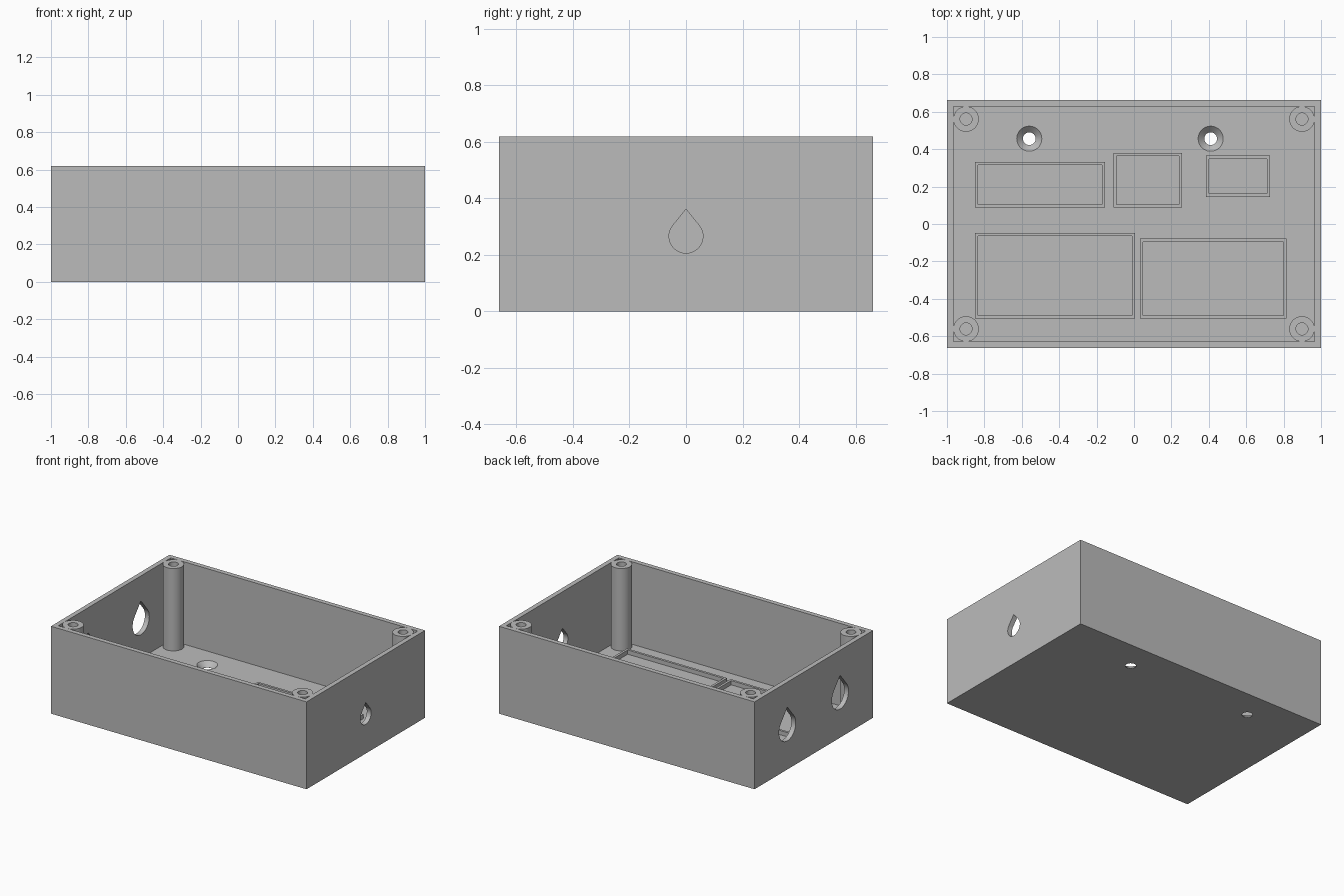
import bpy
import bmesh
import math
from mathutils import Matrix, Vector

if "Cube" in bpy.data.objects:
    bpy.data.objects.remove(bpy.data.objects["Cube"], do_unlink=True)

# Overall sizes
HX, HY, HEIGHT = 1.0, 0.662, 0.618
WALL, FLOOR = 0.034, 0.035

GREY = (0.5, 0.5, 0.5, 1.0)
plastic = bpy.data.materials.new("grey_plastic")
plastic.use_nodes = True
plastic.diffuse_color = GREY
plastic.node_tree.nodes["Principled BSDF"].inputs["Base Color"].default_value = GREY


def finish(name, bm):
    bmesh.ops.recalc_face_normals(bm, faces=bm.faces)
    mesh = bpy.data.meshes.new(name)
    bm.to_mesh(mesh)
    bm.free()
    mesh.materials.append(plastic)
    obj = bpy.data.objects.new(name, mesh)
    bpy.context.collection.objects.link(obj)
    return obj


def smooth(obj):
    bpy.ops.object.select_all(action='DESELECT')
    obj.select_set(True)
    bpy.context.view_layer.objects.active = obj
    bpy.ops.object.shade_smooth_by_angle(angle=math.radians(30))


def box(name, x0, x1, y0, y1, z0, z1):
    bm = bmesh.new()
    mat = Matrix.Translation(((x0 + x1) / 2, (y0 + y1) / 2, (z0 + z1) / 2))
    mat = mat @ Matrix.Diagonal((x1 - x0, y1 - y0, z1 - z0, 1))
    bmesh.ops.create_cube(bm, size=1, matrix=mat)
    return finish(name, bm)


def prism(name, points, push):
    bm = bmesh.new()
    face = bm.faces.new([bm.verts.new(p) for p in points])
    grown = bmesh.ops.extrude_face_region(bm, geom=[face], use_keep_orig=True)
    verts = [v for v in grown["geom"] if isinstance(v, bmesh.types.BMVert)]
    bmesh.ops.translate(bm, verts=verts, vec=push)
    return finish(name, bm)


def lathe(name, profile, x, y, steps=48):
    bm = bmesh.new()
    verts = [bm.verts.new((r, 0, z)) for r, z in profile]
    edges = [bm.edges.new(pair) for pair in zip(verts, verts[1:])]
    bmesh.ops.spin(bm, geom=verts + edges, axis=(0, 0, 1), cent=(0, 0, 0),
                   angle=math.tau, steps=steps)
    bmesh.ops.remove_doubles(bm, verts=bm.verts, dist=0.0001)
    bmesh.ops.translate(bm, verts=bm.verts, vec=(x, y, 0))
    return finish(name, bm)


def cut(target, cutter):
    mod = target.modifiers.new("cut", 'BOOLEAN')
    mod.operation, mod.solver, mod.object = 'DIFFERENCE', 'EXACT', cutter
    graph = bpy.context.evaluated_depsgraph_get()
    mesh = bpy.data.meshes.new_from_object(target.evaluated_get(graph))
    target.modifiers.clear()
    target.data = mesh
    bpy.data.objects.remove(cutter, do_unlink=True)


def teardrop(x, y, z, r, tip):
    # Circle with two tangents meeting at a point above it
    start = math.asin(r / tip)
    sweep = math.tau - 2 * (math.pi / 2 - start)
    points = [Vector((x, y, z + tip))]
    for i in range(41):
        a = start - sweep * i / 40
        points.append(Vector((x, y + r * math.cos(a), z + r * math.sin(a))))
    return prism("cutter", points, (0.2, 0, 0))


# Open-topped enclosure
shell = box("enclosure", -HX, HX, -HY, HY, 0, HEIGHT)
cut(shell, box("cutter", WALL - HX, HX - WALL, WALL - HY, HY - WALL, FLOOR, 1))

# Cable holes: one small on the left wall, two large on the right wall
cut(shell, teardrop(0.9, 0, 0.266, 0.06, 0.095))
for y in (-0.295, 0.295):
    cut(shell, teardrop(-1.1, y, 0.295, 0.093, 0.146))

# Countersunk mounting holes in the floor
for x in (-0.56, 0.41):
    sink = [(0, -0.1), (0.034, -0.1), (0.034, 0.002), (0.067, FLOOR),
            (0.067, 0.1), (0, 0.1)]
    cut(shell, lathe("cutter", sink, x, 0.456))
smooth(shell)

# Screw posts in the corners
for side, sx in (("left", 1), ("right", -1)):
    for end, sy in (("front", -1), ("back", 1)):
        profile = [(0, 0.02), (0.068, 0.02), (0.068, HEIGHT), (0.032, HEIGHT),
                   (0.032, HEIGHT - 0.25), (0, HEIGHT - 0.25)]
        smooth(lathe(f"{end}_{side}_screw_post", profile, sx * 0.898, sy * 0.561))

# Raised locating frames on the floor
RIM, RISE = 0.017, 0.03
frames = {
    "front_right_frame": (-0.85, 0.005, -0.505, -0.048),
    "front_left_frame": (0.032, 0.815, -0.505, -0.078),
    "back_right_frame": (-0.85, -0.155, 0.087, 0.332),
    "back_middle_frame": (-0.11, 0.257, 0.087, 0.38),
    "back_left_frame": (0.385, 0.727, 0.145, 0.365),
}
for name, (x0, x1, y0, y1) in frames.items():
    frame = box(name, x0, x1, y0, y1, FLOOR - 0.01, FLOOR + RISE)
    cut(frame, box("cutter", x0 + RIM, x1 - RIM, y0 + RIM, y1 - RIM, 0, 1))
